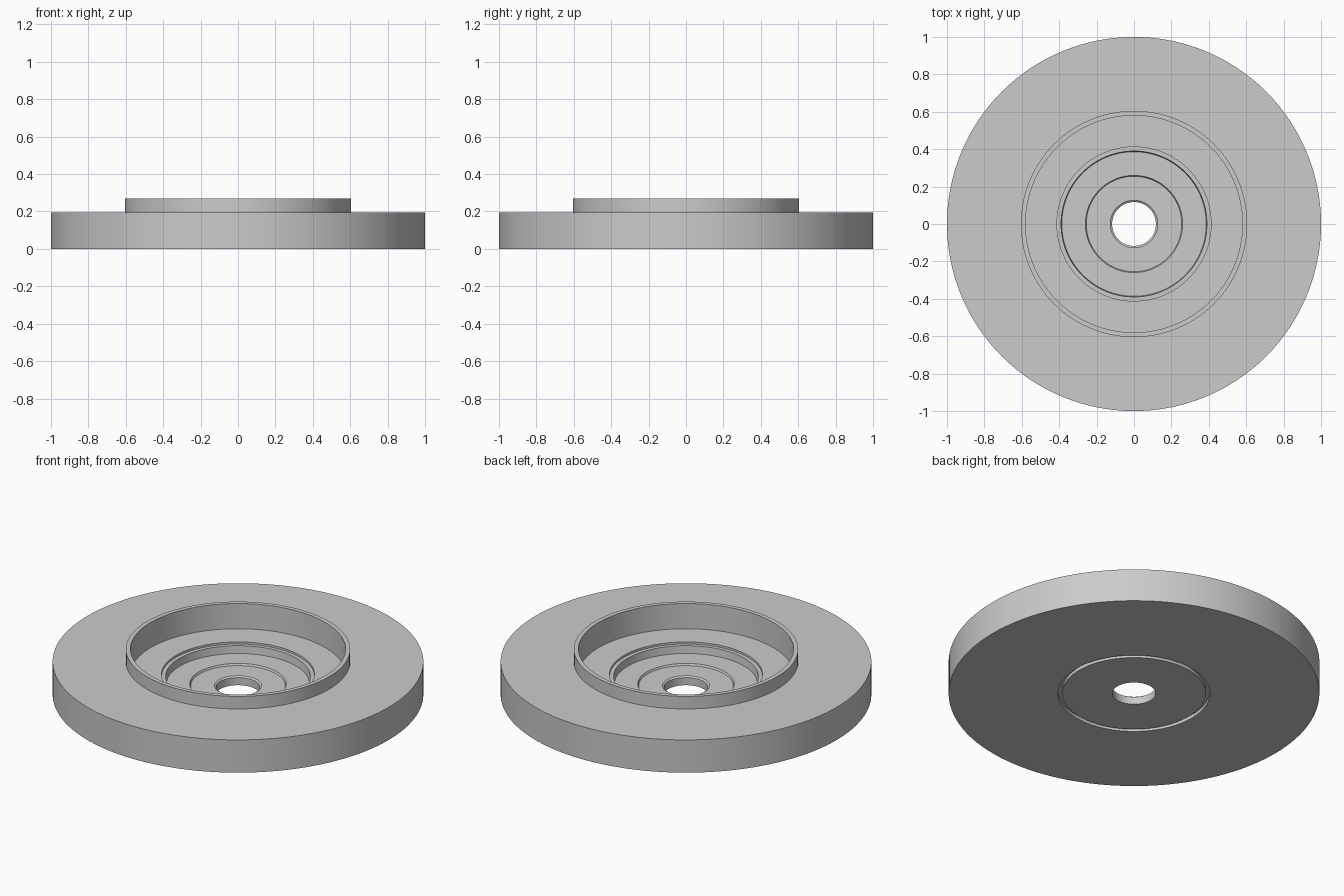
import bpy, bmesh, math

old = bpy.data.objects.get("Cube")
if old:
    bpy.data.objects.remove(old, do_unlink=True)

grey = bpy.data.materials.new("light_grey")
grey.use_nodes = True
colour = (0.6, 0.6, 0.6, 1)
grey.diffuse_color = colour
grey.node_tree.nodes["Principled BSDF"].inputs["Base Color"].default_value = colour


def lathe(name, profile, steps=128):
    """Spin a closed (radius, height) profile about the z axis."""
    bm = bmesh.new()
    verts = [bm.verts.new((r, 0, z)) for r, z in profile]
    edges = [bm.edges.new((verts[i - 1], verts[i])) for i in range(len(verts))]
    bmesh.ops.spin(bm, geom=verts + edges, cent=(0, 0, 0), axis=(0, 0, 1),
                   angle=math.tau, steps=steps, use_merge=False)
    bmesh.ops.remove_doubles(bm, verts=bm.verts, dist=0.0001)
    bmesh.ops.recalc_face_normals(bm, faces=bm.faces)
    mesh = bpy.data.meshes.new(name)
    bm.to_mesh(mesh)
    bm.free()
    mesh.materials.append(grey)
    obj = bpy.data.objects.new(name, mesh)
    bpy.context.collection.objects.link(obj)
    bpy.ops.object.select_all(action="DESELECT")
    obj.select_set(True)
    bpy.context.view_layer.objects.active = obj
    bpy.ops.object.shade_smooth_by_angle(angle=math.radians(30))
    return obj


# Flanged disc: raised collar, stepped recess, centre bore, groove underneath
lathe("flanged_disc", [
    # underside and rim
    (0.41, 0), (1, 0), (1, 0.195),
    # collar
    (0.605, 0.195), (0.605, 0.27), (0.58, 0.27), (0.58, 0.12),
    # stepped recess
    (0.412, 0.12), (0.412, 0.108), (0.39, 0.108), (0.386, 0.063),
    (0.26, 0.063), (0.255, 0.052),
    # bore
    (0.127, 0.052), (0.117, 0.045), (0.117, 0),
    # underside groove
    (0.387, 0), (0.387, 0.02), (0.41, 0.02),
])
